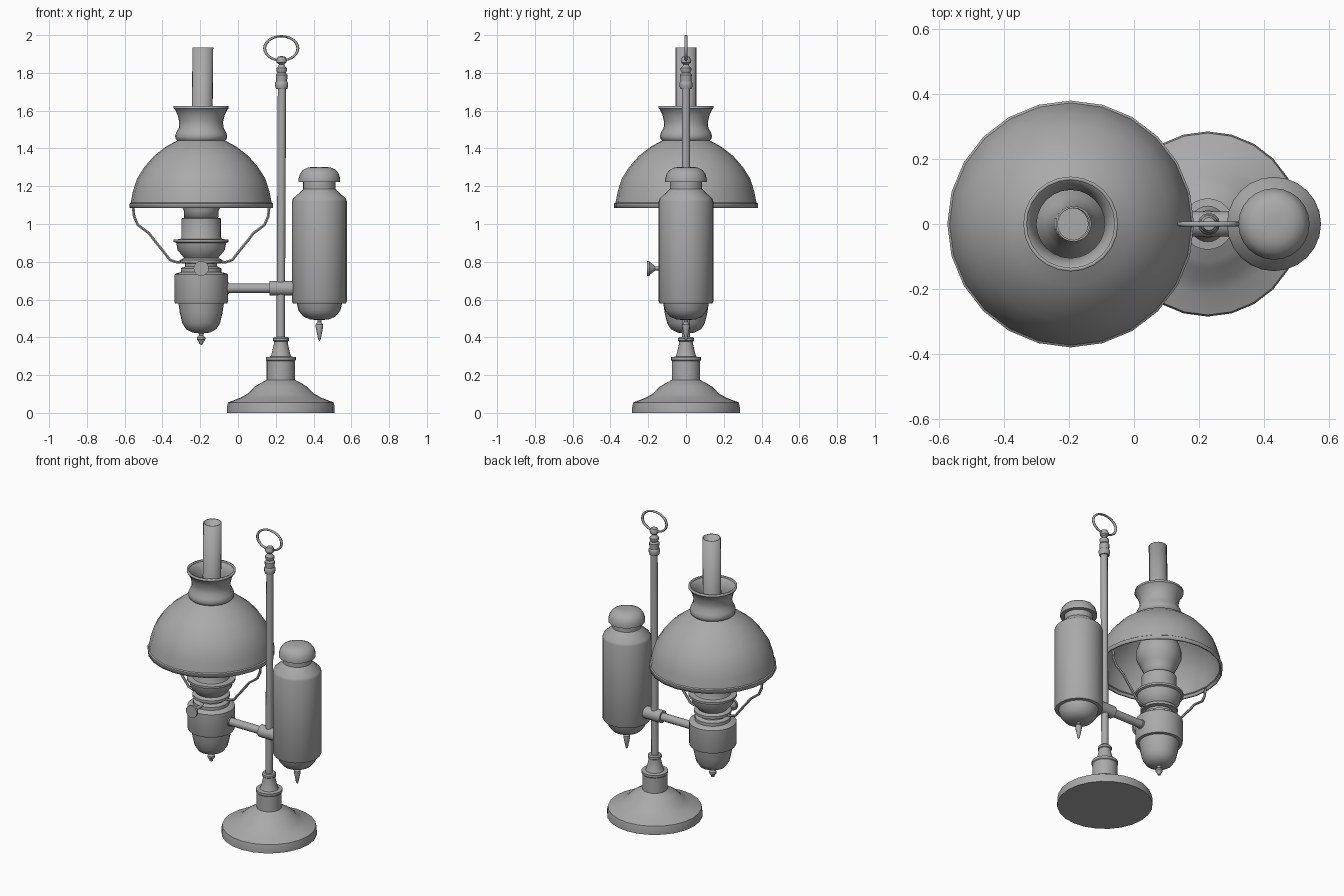
import bpy, math
from mathutils import Vector

if "Cube" in bpy.data.objects:
    bpy.data.objects.remove(bpy.data.objects["Cube"])

LAMP, POLE, TANK = -0.195, 0.227, 0.431   # x of the three vertical axes

# Dark grey metal used on every part
METAL = bpy.data.materials.new("dark_grey")
METAL.diffuse_color = (.4, .4, .4, 1)
METAL.use_nodes = True
METAL.node_tree.nodes["Principled BSDF"].inputs["Base Color"].default_value = METAL.diffuse_color


def finish(ob, angle=35):
    ob.data.materials.clear()
    ob.data.materials.append(METAL)
    bpy.ops.object.select_all(action='DESELECT')
    ob.select_set(True)
    bpy.context.view_layer.objects.active = ob
    bpy.ops.object.shade_smooth_by_angle(angle=math.radians(angle))
    return ob


def lathe(name, x, profile, sides=24, wall=0, lean=0):
    """Revolve (radius, z) points, listed bottom to top, about a vertical axis."""
    verts, rings, faces = [], [], []
    z0 = profile[0][1]
    for r, z in profile:
        n = 1 if r == 0 else sides
        rings.append([len(verts) + k for k in range(n)])
        for k in range(n):
            a = 2 * math.pi * k / sides
            verts.append((r * math.cos(a) + lean * (z - z0), r * math.sin(a), z))
    for lo, hi in zip(rings, rings[1:]):
        for k in range(sides):
            j = (k + 1) % sides
            ids = [lo[k % len(lo)], lo[j % len(lo)], hi[j % len(hi)], hi[k % len(hi)]]
            faces.append(list(dict.fromkeys(ids)))
    me = bpy.data.meshes.new(name)
    me.from_pydata(verts, [], faces)
    ob = bpy.data.objects.new(name, me)
    ob.location.x = x
    bpy.context.collection.objects.link(ob)
    finish(ob)
    if wall:
        mod = ob.modifiers.new("wall", 'SOLIDIFY')
        mod.thickness, mod.offset = wall, -1
    return ob


def rod(name, a, b, r1, r2=None, sides=16):
    """Cylinder or cone between two points."""
    a, b = Vector(a), Vector(b)
    bpy.ops.mesh.primitive_cone_add(vertices=sides, radius1=r1, radius2=r1 if r2 is None else r2,
                                    depth=(b - a).length, location=(a + b) / 2)
    ob = bpy.context.object
    ob.name = name
    ob.rotation_euler = (b - a).to_track_quat('Z', 'Y').to_euler()
    return finish(ob)


# Stand: round foot, pole and top turning
lathe("stand_base", POLE, [
    (0, 0), (.285, 0), (.285, .03), (.28, .055), (.215, .08), (.175, .102), (.14, .138),
    (.112, .155), (.08, .172), (.075, .175), (.075, .275), (.079, .28), (.079, .295), (.055, .298),
    (.05, .31), (.037, .365), (.037, .378), (.042, .382), (.042, .395), (.036, .402), (0, .402)])
lathe("pole", POLE - .001, [(.022, .39), (.022, 1.73)], 12, lean=.005)
lathe("pole_finial", POLE + .004, [
    (0, 1.715), (.03, 1.715), (.034, 1.73), (.034, 1.748), (.029, 1.755), (.031, 1.79), (.022, 1.80),
    (.028, 1.812), (.028, 1.825), (.018, 1.835), (.014, 1.845), (.026, 1.855), (.028, 1.868),
    (.02, 1.885), (0, 1.89)], 12)

# Carrying ring
bpy.ops.mesh.primitive_torus_add(major_radius=.088, minor_radius=.008, major_segments=28, minor_segments=8,
                                 location=(POLE + .002, 0, 1.93), rotation=(math.pi / 2, 0, 0))
ring = bpy.context.object
ring.name = "carrying_ring"
ring.scale.y = .73
finish(ring, 60)

# Cross arm with pole coupling
rod("cross_arm", (LAMP + .1, 0, .66), (.19, 0, .66), .025)
rod("cross_arm_flange", (LAMP + .13, 0, .66), (-.048, 0, .66), .03)
rod("arm_coupling", (.168, 0, .66), (.30, 0, .66), .039)

# Oil tank
lathe("tank", TANK, [
    (0, .49), (.05, .495), (.085, .51), (.11, .54), (.12, .578), (.14, .58), (.145, .59), (.145, 1.12),
    (.14, 1.135), (.092, 1.178), (.086, 1.185), (.086, 1.23), (0, 1.23)])
lathe("tank_cap", TANK, [
    (0, 1.222), (.11, 1.222), (.11, 1.24), (.103, 1.265), (.088, 1.286), (.06, 1.299), (.03, 1.303), (0, 1.303)])
lathe("tank_drip", TANK, [
    (0, .38), (.007, .39), (.02, .455), (.02, .468), (.01, .48), (.012, .50)], 12)

# Burner body with bottom finial
lathe("burner_body", LAMP, [
    (0, .42), (.045, .425), (.08, .443), (.1, .475), (.113, .53), (.12, .578), (.138, .58), (.142, .59),
    (.142, .732), (.135, .738), (.108, .745), (.108, .765), (.085, .775), (.085, .79), (.112, .793),
    (.112, .81), (.09, .82), (.1, .832), (.125, .862), (.132, .9), (.146, .905), (.146, .918),
    (.11, .92), (.105, .93), (.105, 1.03), (.09, 1.032), (0, 1.035)])
lathe("burner_finial", LAMP, [
    (0, .36), (.01, .365), (.012, .375), (.022, .388), (.022, .4), (.012, .41), (.014, .43)], 12)

# Wick knob
rod("knob_shaft", (LAMP, -.07, .765), (LAMP, -.18, .765), .01, sides=12)
rod("knob_back", (LAMP, -.165, .765), (LAMP, -.193, .765), .013, .035)
rod("knob_face", (LAMP, -.192, .765), (LAMP, -.206, .765), .04)

# Chimney, bulging inside the shade
lathe("chimney", LAMP, [
    (.09, 1.03), (.092, 1.07), (.112, 1.11), (.135, 1.16), (.135, 1.21), (.115, 1.27), (.08, 1.34),
    (.06, 1.4), (.055, 1.48), (.055, 1.934)], 20, wall=.006, lean=.01)

# Dome shade with flared collar
lathe("shade", LAMP, [
    (.38, 1.085), (.38, 1.108), (.373, 1.113), (.362, 1.17), (.34, 1.24), (.302, 1.3), (.25, 1.36),
    (.19, 1.407), (.127, 1.442), (.135, 1.45), (.138, 1.466), (.132, 1.485), (.118, 1.51), (.116, 1.54),
    (.124, 1.575), (.138, 1.605), (.146, 1.612), (.146, 1.625)], wall=.011)

# Two shade carriers, mirrored about the lamp axis
ARM = [(.36, 1.09), (.355, 1.04), (.335, .995), (.275, .95), (.245, .91), (.2, .855), (.165, .81), (.13, .798), (.09, .8)]
for side, s in (("left", -1), ("right", 1)):
    cu = bpy.data.curves.new("shade_arm_" + side, 'CURVE')
    cu.dimensions, cu.bevel_depth, cu.bevel_resolution, cu.use_fill_caps = '3D', .008, 1, True
    sp = cu.splines.new('POLY')
    sp.points.add(len(ARM) - 1)
    for p, (r, z) in zip(sp.points, ARM):
        p.co = (LAMP + s * r, 0, z, 1)
    ob = bpy.data.objects.new("shade_arm_" + side, cu)
    bpy.context.collection.objects.link(ob)
    bpy.ops.object.select_all(action='DESELECT')
    ob.select_set(True)
    bpy.context.view_layer.objects.active = ob
    bpy.ops.object.convert(target='MESH')
    finish(bpy.context.object, 50)
